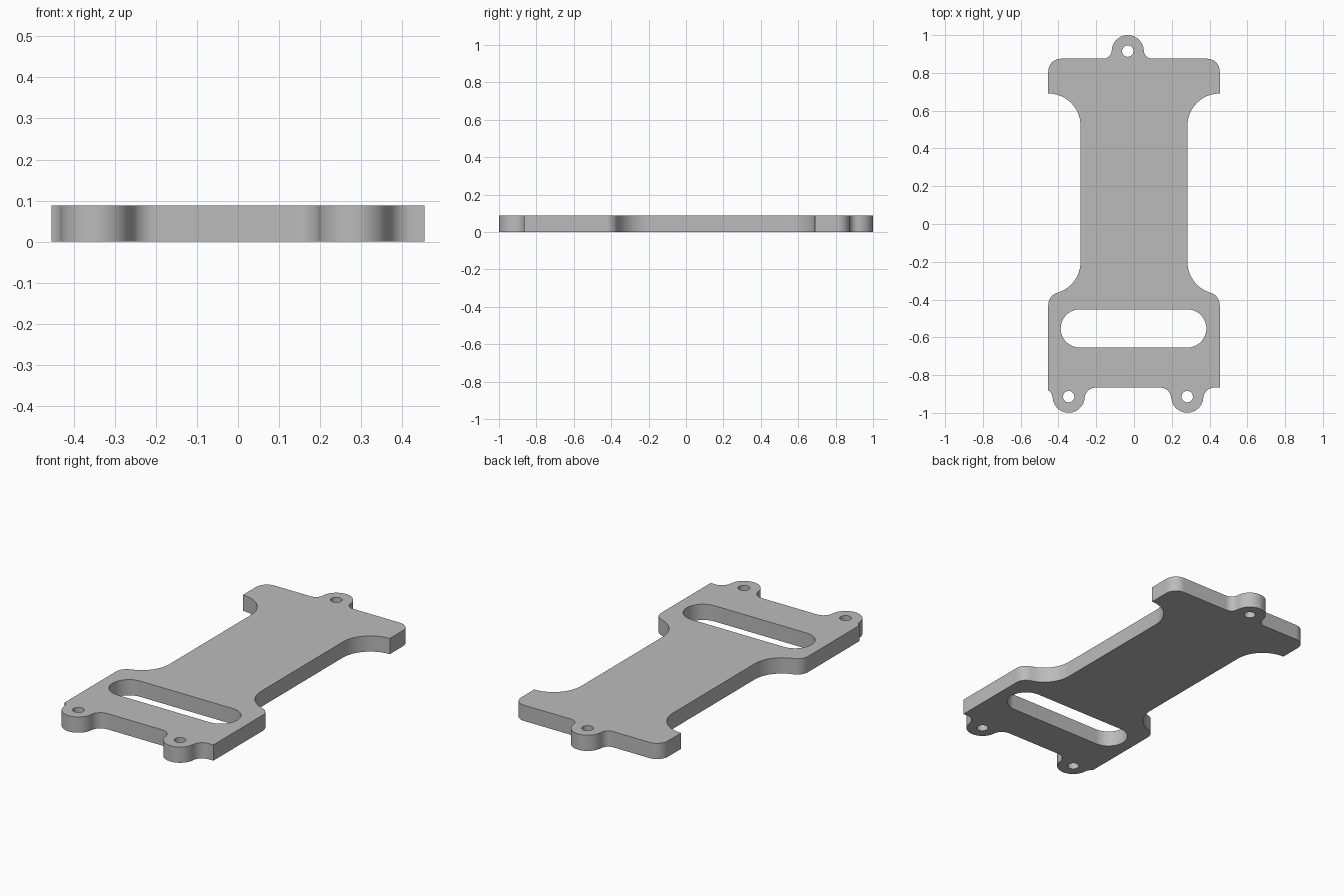
import bpy, bmesh
from math import sin, cos, pi, radians, sqrt, asin, acos, degrees

cube = bpy.data.objects.get("Cube")
if cube:
    bpy.data.objects.remove(cube)

HALF_W, NECK, THICK = 0.454, 0.283, 0.088
BACK, FRONT = 0.875, -0.866
LUG_R, HOLE_R = 0.085, 0.03
BACK_LUG = (-0.033, 0.915)
FRONT_LUGS = [(-0.346, -0.914), (0.282, -0.914)]


def arc(cx, cy, r, start, end, step=6):
    """Points along an arc, angles in degrees, in either direction."""
    n = max(2, round(abs(end - start) / step))
    angles = [radians(start + (end - start) * i / n) for i in range(n + 1)]
    return [(cx + r * cos(a), cy + r * sin(a)) for a in angles]


def lug(centre, base, fillet, side):
    """Round ear with blended feet; side is 1 on the back edge, -1 on the front."""
    cx, cy = centre
    height = abs(cy - base)
    reach = LUG_R + fillet
    rise = fillet - height
    dx = sqrt(reach ** 2 - rise ** 2)
    tilt = degrees(asin(rise / reach))
    pts = arc(dx, fillet, fillet, 270, 180 + tilt)
    pts += arc(0, height, LUG_R, tilt, 180 - tilt)
    pts += arc(-dx, fillet, fillet, -tilt, -90)
    return [(cx + side * x, base + side * y) for x, y in pts]


def flank():
    """Right side, front to back: rounded shoulder, two neck hollows, back corner."""
    hollow, corner = HALF_W - NECK, 0.067
    reach = hollow + corner
    lean = degrees(acos(corner / reach))
    shoulder_y = -0.2 - sqrt(reach ** 2 - corner ** 2)
    pts = arc(HALF_W - corner, shoulder_y, corner, 0, lean)
    pts += arc(HALF_W, -0.2, hollow, 180 + lean, 180)
    pts += arc(HALF_W, 0.52, hollow, 180, 90)
    pts += arc(HALF_W - corner, BACK - corner, corner, 0, 90)
    return pts


def plate_outline():
    """Whole rim, anticlockwise from the front right corner."""
    right = flank()
    left = [(-x, y) for x, y in reversed(right)]
    # the outer foot of the left lug runs off the plate edge and is cut there
    left_lug = [p for p in lug(FRONT_LUGS[0], FRONT, 0.06, -1) if p[0] >= -HALF_W]
    left_lug[0] = (-HALF_W, left_lug[0][1])
    right_lug = lug(FRONT_LUGS[1], FRONT, 0.06, -1)
    return ([(HALF_W, FRONT)] + right + lug(BACK_LUG, BACK, 0.045, 1)
            + left + left_lug + right_lug)


def strap_slot():
    """Long slot with rounded ends."""
    x0, x1, y, r = -0.388, 0.383, -0.553, 0.101
    return arc(x1 - r, y, r, -90, 90) + arc(x0 + r, y, r, 90, 270)


def add_loop(bm, pts):
    """Closed ring of edges, skipping repeated points."""
    clean = [p for i, p in enumerate(pts)
             if abs(p[0] - pts[i - 1][0]) + abs(p[1] - pts[i - 1][1]) > 1e-5]
    verts = [bm.verts.new((x, y, 0)) for x, y in clean]
    return [bm.edges.new((verts[i - 1], verts[i])) for i in range(len(verts))]


# Fill the flat shape with its openings, then raise it to full thickness
bm = bmesh.new()
edges = add_loop(bm, plate_outline()) + add_loop(bm, strap_slot())
for cx, cy in [BACK_LUG] + FRONT_LUGS:
    edges += add_loop(bm, arc(cx, cy, HOLE_R, 0, 360, 10)[:-1])
bmesh.ops.triangle_fill(bm, edges=edges, use_beauty=True, normal=(0, 0, 1))
raised = bmesh.ops.extrude_face_region(bm, geom=bm.faces[:])["geom"]
top_verts = [g for g in raised if isinstance(g, bmesh.types.BMVert)]
bmesh.ops.translate(bm, verts=top_verts, vec=(0, 0, THICK))
bmesh.ops.recalc_face_normals(bm, faces=bm.faces[:])

mesh = bpy.data.meshes.new("strap_plate")
bm.to_mesh(mesh)
bm.free()
plate = bpy.data.objects.new("strap_plate", mesh)
bpy.context.collection.objects.link(plate)

# Plain grey finish
grey = bpy.data.materials.new("plain_grey")
grey.use_nodes = True
colour = (0.5, 0.5, 0.5, 1)
grey.diffuse_color = colour
grey.node_tree.nodes["Principled BSDF"].inputs["Base Color"].default_value = colour
mesh.materials.append(grey)

# Smooth curved walls, crisp rims
bpy.ops.object.select_all(action="DESELECT")
plate.select_set(True)
bpy.context.view_layer.objects.active = plate
bpy.ops.object.shade_smooth_by_angle(angle=radians(30))
